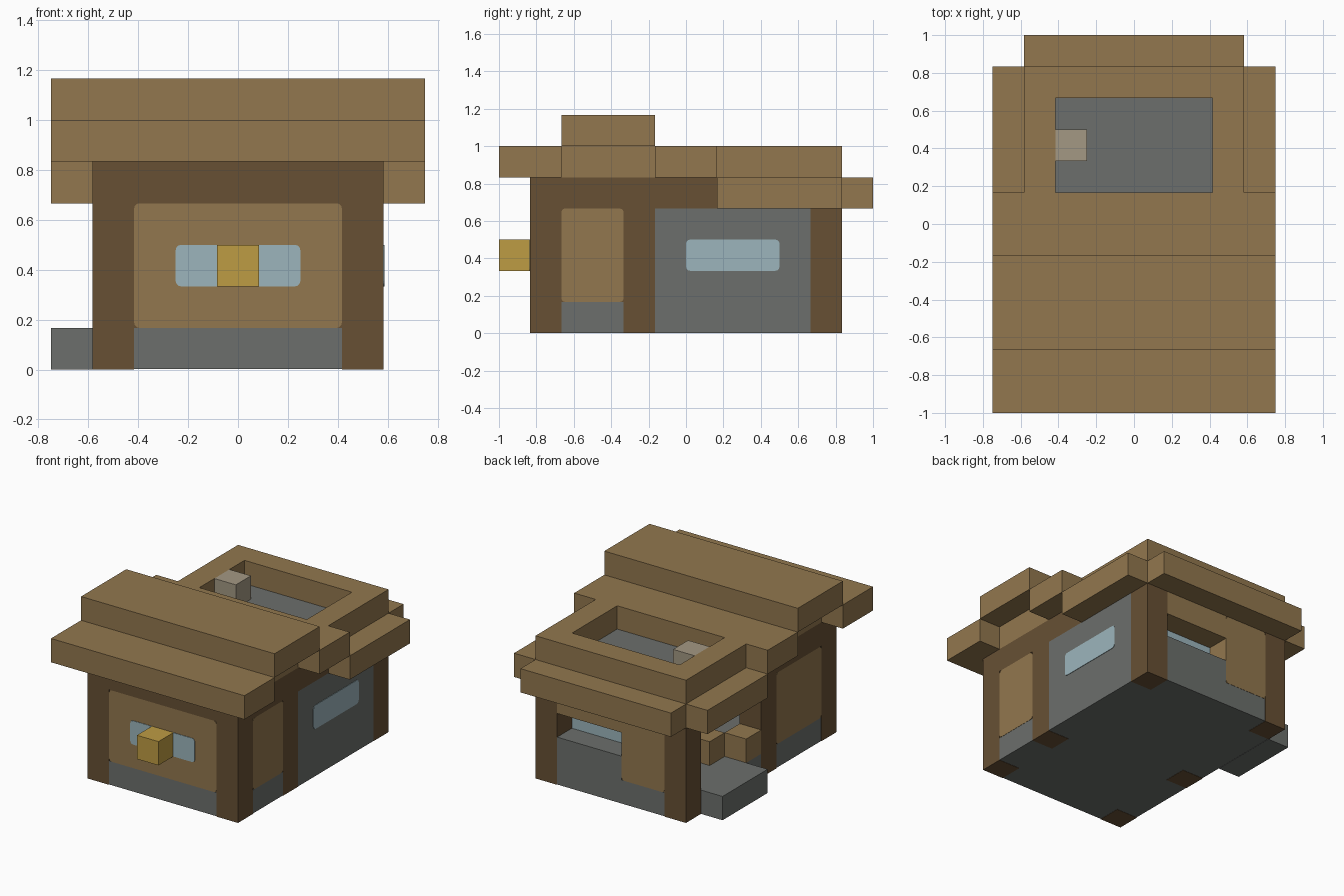
import bpy, bmesh, math
from mathutils import Vector

cube = bpy.data.objects.get("Cube")
if cube:
    bpy.data.objects.remove(cube, do_unlink=True)

U = 1 / 6  # one building block


def material(name, rgb):
    def lin(c):
        c /= 255
        return c / 12.92 if c < 0.04045 else ((c + 0.055) / 1.055) ** 2.4
    col = [lin(c) for c in rgb] + [1]
    m = bpy.data.materials.new(name)
    m.use_nodes = True
    m.diffuse_color = col
    m.node_tree.nodes["Principled BSDF"].inputs["Base Color"].default_value = col
    return m


TAN = material("tan_planks", (146, 119, 78))
DARK = material("dark_timber", (103, 80, 52))
STONE = material("grey_stone", (108, 111, 108))
GLASS = material("pale_blue_glass", (156, 181, 188))
GOLD = material("golden_lamp", (190, 156, 68))
TAUPE = material("pale_taupe", (163, 152, 131))


def finish(name, bm, mat):
    bmesh.ops.scale(bm, vec=(U, U, U), verts=bm.verts)
    bmesh.ops.recalc_face_normals(bm, faces=bm.faces)
    me = bpy.data.meshes.new(name)
    bm.to_mesh(me)
    bm.free()
    me.materials.append(mat)
    ob = bpy.data.objects.new(name, me)
    bpy.context.collection.objects.link(ob)
    return ob


def box(name, xs, ys, zs, mat):
    """Box given by its extents in blocks."""
    bm = bmesh.new()
    bmesh.ops.create_cube(bm, size=1)
    for v in bm.verts:
        v.co = Vector([(r[0] + r[1]) / 2 + c * (r[1] - r[0])
                       for c, r in zip(v.co, (xs, ys, zs))])
    return finish(name, bm, mat)


def panel(name, axis, at, span, zs, mat, depth=0.04, r=0.13):
    """Thin round-cornered plate on a wall; its outer face lies at 'at'."""
    bm = bmesh.new()
    inner = at - math.copysign(depth, at)
    verts = []
    corners = [(span[1], zs[1], -1, -1), (span[0], zs[1], 1, -1),
               (span[0], zs[0], 1, 1), (span[1], zs[0], -1, 1)]
    for i, (a, z, sa, sz) in enumerate(corners):
        for k in range(4):
            t = math.pi / 2 * (i + k / 3)
            pa, pz = a + r * (sa + math.cos(t)), z + r * (sz + math.sin(t))
            co = (inner, pa, pz) if axis == "x" else (pa, inner, pz)
            verts.append(bm.verts.new(co))
    face = bm.faces.new(verts)
    out = bmesh.ops.extrude_face_region(bm, geom=[face])
    move = Vector((at - inner, 0, 0) if axis == "x" else (0, at - inner, 0))
    bmesh.ops.translate(bm, vec=move,
                        verts=[g for g in out["geom"] if isinstance(g, bmesh.types.BMVert)])
    return finish(name, bm, mat)


# Foundation and doorstep
box("floor", (-3.49, 3.49), (-4.99, 4.99), (0.01, 1), STONE)
box("doorstep", (-4.5, -3.49), (1, 4), (0, 1), STONE)

# Timber posts and the ceiling beam layer
for name, x, y in (("front_right_post", -3.5, -5), ("front_left_post", 2.5, -5),
                   ("back_right_post", -3.5, 4), ("back_left_post", 2.5, 4),
                   ("middle_right_post", -3.5, -1), ("middle_left_post", 2.5, -2)):
    box(name, (x, x + 1), (y, y + 1), (0, 4), DARK)
box("beam_layer", (-3.5, 3.5), (-5, 5), (4, 5), DARK)

# Front wall with window and lamp
box("front_wall", (-2.5, 2.5), (-4.97, -4), (1, 4), DARK)
panel("front_panel", "y", -5, (-2.5, 2.5), (1, 4), TAN)
panel("front_window", "y", -5.02, (-1.5, 1.5), (2, 3), GLASS)
box("front_lamp", (-0.5, 0.5), (-6, -5), (2, 3), GOLD)

# Side walls
box("side_wall_a", (2.5, 3.47), (-4, -2), (1, 4), DARK)
panel("side_panel_a", "x", 3.5, (-4, -2), (1, 4), TAN)
box("stone_wall", (2.5, 3.5), (-1, 4), (0.01, 4), STONE)
panel("side_window", "x", 3.52, (0, 3), (2, 3), GLASS)
box("side_wall_b", (-3.47, -2.5), (-4, -1), (1, 4), DARK)
panel("side_panel_b", "x", -3.5, (-4, -1), (1, 4), TAN)

# Back wall with a deep window
box("back_wall", (-2.5, -0.5), (4, 4.97), (1, 4), TAN)
panel("back_panel", "y", 5, (-2.5, -0.5), (1, 4), TAN)
box("back_sill", (-0.5, 2.5), (4, 4.99), (1, 2), STONE)
box("back_lintel", (-0.5, 2.5), (4, 5), (3, 4), TAN)
box("back_window", (-0.5, 2.5), (3.97, 4.01), (2, 3), GLASS)

# Blocks just inside the doorway
box("doorway_block", (-3.5, -2.5), (0, 1), (1, 2), TAN)
box("inner_block", (-2.5, -1.5), (1, 2), (1, 2), TAN)

# Roof: front slab, raised ridge, cross slab and rim around the sunken deck
box("roof_front", (-4.5, 4.5), (-6, -4), (5, 6), TAN)
box("roof_ridge_base", (-3.5, 3.5), (-4, -1), (5, 6), TAN)
box("roof_ridge", (-4.5, 4.5), (-4, -1), (6, 7), TAN)
box("roof_middle", (-4.5, 4.5), (-1, 1), (5, 6), TAN)
box("roof_back_rim", (-3.5, 3.5), (4, 5), (5, 6), TAN)
box("back_eave", (-3.5, 3.5), (5, 6), (4, 5), TAN)
for side, s in (("left", 1), ("right", -1)):
    box(side + "_roof_rim", sorted((s * 2.5, s * 3.5)), (1, 4), (5, 6), TAN)
    box(side + "_eave", sorted((s * 3.5, s * 4.5)), (1, 5), (4, 5), TAN)
box("roof_deck", (-2.5, 2.5), (1, 4), (4.98, 5.02), STONE)
box("chimney", (-2.5, -1.5), (2, 3), (5, 6), TAUPE)
